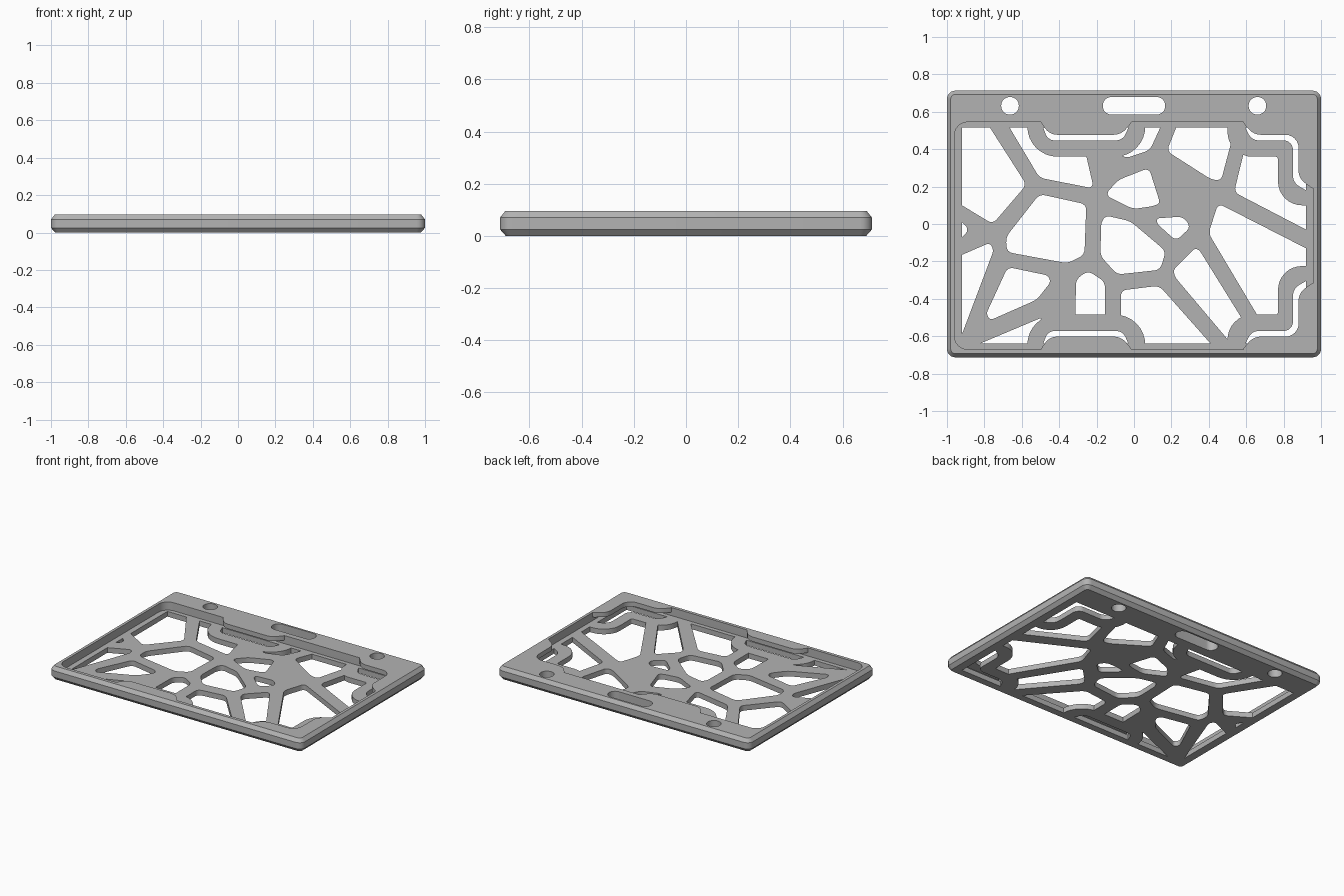
import bpy, bmesh, math
from mathutils import Vector

if "Cube" in bpy.data.objects:
    bpy.data.objects.remove(bpy.data.objects["Cube"])

HEIGHT, FLOOR, TAB_Z = 0.095, 0.037, 0.062
HALF_Y = 0.713
MID_Y = -0.0625          # centre line of the card pocket
LEFT, RIGHT, TOP, BOTTOM = -0.92, 0.92, 0.515, -0.64   # window limits

plastic = bpy.data.materials.new("grey plastic")
plastic.use_nodes = True
plastic.diffuse_color = (0.45, 0.45, 0.45, 1)
plastic.node_tree.nodes["Principled BSDF"].inputs["Base Color"].default_value = (0.45, 0.45, 0.45, 1)


def rounded(points, radius, steps=6):
    """Round each corner with an arc; a third value on a point overrides the radius."""
    out = []
    n = len(points)
    for i, corner in enumerate(points):
        r = corner[2] if len(corner) > 2 else radius
        p = Vector(corner[:2])
        a, b = Vector(points[i - 1][:2]) - p, Vector(points[(i + 1) % n][:2]) - p
        if r == 0:
            out.append(p)
            continue
        t = min(r, a.length * 0.49, b.length * 0.49)
        w = math.sin(a.angle(b) / 2)
        start, end = p + a.normalized() * t, p + b.normalized() * t
        for k in range(steps + 1):
            u = k / steps
            c0, c1, c2 = (1 - u) ** 2, 2 * w * u * (1 - u), u * u
            out.append((start * c0 + p * c1 + end * c2) / (c0 + c1 + c2))
    return out


def rectangle(x0, x1, y0, y1):
    return [(x0, y0), (x1, y0), (x1, y1), (x0, y1)]


def mirrored(points):
    """Flip an outline about the pocket's centre line."""
    return [(p[0], 2 * MID_Y - p[1], *p[2:]) for p in points]


def loft(name, stacks):
    """Closed solids, each one a stack of (outline, z) sections."""
    bm = bmesh.new()
    for sections in stacks:
        rings = [[bm.verts.new((p[0], p[1], z)) for p in outline] for outline, z in sections]
        n = len(rings[0])
        bm.faces.new(rings[0])
        bm.faces.new(rings[-1])
        for low, high in zip(rings, rings[1:]):
            for i in range(n):
                j = (i + 1) % n
                bm.faces.new((low[i], low[j], high[j], high[i]))
    bmesh.ops.recalc_face_normals(bm, faces=bm.faces)
    mesh = bpy.data.meshes.new(name)
    bm.to_mesh(mesh)
    bm.free()
    obj = bpy.data.objects.new(name, mesh)
    bpy.context.collection.objects.link(obj)
    return obj


def prisms(name, outlines, z0, z1):
    return loft(name, [[(o, z0), (o, z1)] for o in outlines])


def cut(target, cutter):
    """Subtract the cutter and discard it."""
    mod = target.modifiers.new("cut", 'BOOLEAN')
    mod.operation, mod.solver, mod.object = 'DIFFERENCE', 'EXACT', cutter
    cutter.hide_render = True
    bpy.context.view_layer.update()
    graph = bpy.context.evaluated_depsgraph_get()
    mesh = bpy.data.meshes.new_from_object(target.evaluated_get(graph))
    target.modifiers.clear()
    target.data = mesh
    bpy.data.objects.remove(cutter)


# Frame block with chamfered top and bottom edges
def block_section(inset):
    x, y = 1 - inset, HALF_Y - inset
    return rounded(rectangle(-x, x, -y, y), 0.045 - inset)


holder = loft("card_holder", [[(block_section(0.022), 0), (block_section(0), 0.025),
                               (block_section(0), 0.07), (block_section(0.02), HEIGHT)]])

# Card pocket, keeping four overhanging retaining tabs
middle_tab = [(-0.50, 0.7, 0), (-0.50, 0.545, 0.02), (-0.45, 0.477), (-0.07, 0.477),
              (-0.01, 0.545, 0.02), (-0.01, 0.7, 0)]
corner_tab = [(0.58, 0.7, 0), (0.58, 0.545, 0.02), (0.64, 0.477), (0.88, 0.477, 0.07),
              (0.88, 0.245), (0.96, 0.185, 0.02), (1.1, 0.185, 0), (1.1, 0.7, 0)]
tabs = [rounded(t, 0.04) for t in (middle_tab, corner_tab, mirrored(middle_tab), mirrored(corner_tab))]
pocket = prisms("pocket", [rounded(rectangle(-0.96, 0.96, -0.67, 0.545), 0.07)], FLOOR, 0.2)
cut(pocket, prisms("tabs", tabs, TAB_Z, 0.3))
cut(holder, pocket)

# Irregular web openings in the floor
left_cells = [
    [(LEFT, TOP), (-.77, TOP), (-.575, .21), (-.755, 0), (LEFT, .1)],
    [(-.665, TOP), (-.29, TOP), (-.215, .19), (-.505, .247)],
    [(-.505, .16), (-.255, .105), (-.265, -.165), (-.355, -.21), (-.68, -.15), (-.685, -.07)],
    [(LEFT, .01), (-.88, -.03), (LEFT, -.07)],
    [(LEFT, -.165), (-.77, -.1), (-.75, -.14), (LEFT, -.59)],
    [(-.675, -.23), (-.46, -.275), (-.445, -.31), (-.52, -.405), (-.77, -.515), (-.79, -.48)],
    [(-.825, BOTTOM), (-.48, -.495), (-.49, BOTTOM)],
]
middle_cells = [
    [(-.2, TOP), (.14, TOP), (.085, .395), (-.05, .35)],
    [(-.155, .155), (-.085, .235), (.08, .3), (.14, .11), (.1, .095), (-.005, .08)],
    [(-.175, .01), (-.15, .045), (-.02, .015), (.17, -.145), (.14, -.245), (-.09, -.27), (-.18, -.17)],
    [(.12, .03), (.26, .04), (.305, -.015), (.225, -.09), (.125, 0)],
    [(-.31, -.295), (-.245, -.25), (-.155, -.31), (-.155, -.6), (-.315, -.6)],
    [(-.07, -.355), (.135, -.33), (.41, BOTTOM), (-.07, BOTTOM)],
]
right_cells = [
    [(.225, TOP), (.5, TOP), (.53, .475), (.465, .23), (.41, .24), (.175, .39)],
    [(.62, TOP), (.535, .17), (RIGHT, -.03), (RIGHT, TOP)],
    [(.405, -.03), (.45, .11), (RIGHT, -.13), (RIGHT, BOTTOM), (.75, BOTTOM), (.405, -.06)],
    [(.21, -.245), (.325, -.13), (.35, -.14), (.66, BOTTOM), (.52, BOTTOM), (.22, -.285)],
]


def cell_outline(points):
    """Round the inner corners; leave those on the window limits sharp."""
    return rounded([(x, y, 0 if abs(x) >= RIGHT or y in (TOP, BOTTOM) else 0.03)
                    for x, y in points], 0, 4)


cells = prisms("cells", [cell_outline(c) for c in left_cells + middle_cells + right_cells], -0.1, 0.05)

# Solid rims around the slots that sit under the tabs
middle_rim = [(-.57, .7, 0), (-.57, .36), (.06, .36), (.06, .7, 0)]
corner_rim = [(.5, .7, 0), (.5, .36), (.77, .36, .015), (.77, .1), (1.1, .1, 0), (1.1, .7, 0)]
rims = [rounded(r, 0.16, 8) for r in (middle_rim, corner_rim, mirrored(middle_rim), mirrored(corner_rim))]
cut(cells, prisms("rims", rims, -0.2, 0.3))
cut(holder, cells)

# Slots through the floor beneath the tabs
middle_slot = [(-.485, TOP, 0), (-.46, .447), (-.06, .447), (-.03, TOP, 0)]
corner_slot = [(.595, TOP, 0), (.63, .447), (.85, .447, .05), (.85, .22), (RIGHT, .18, 0), (RIGHT, TOP, 0)]
slots = [rounded(s, 0.05) for s in (middle_slot, corner_slot, mirrored(middle_slot), mirrored(corner_slot))]
cut(holder, prisms("slots", slots, -0.1, 0.05))

# Lanyard slot and two round holes along the back edge
openings = [rounded(rectangle(x - w, x + w, 0.585, 0.679), 0.047, 8)
            for x, w in ((-0.663, 0.047), (0, 0.167), (0.66, 0.047))]
cut(holder, prisms("lanyard_openings", openings, -0.1, 0.2))

# Finish
holder.data.materials.clear()
holder.data.materials.append(plastic)
for face in holder.data.polygons:
    face.material_index = 0
bpy.ops.object.select_all(action='DESELECT')
holder.select_set(True)
bpy.context.view_layer.objects.active = holder
bpy.ops.object.shade_smooth_by_angle(angle=math.radians(25))
